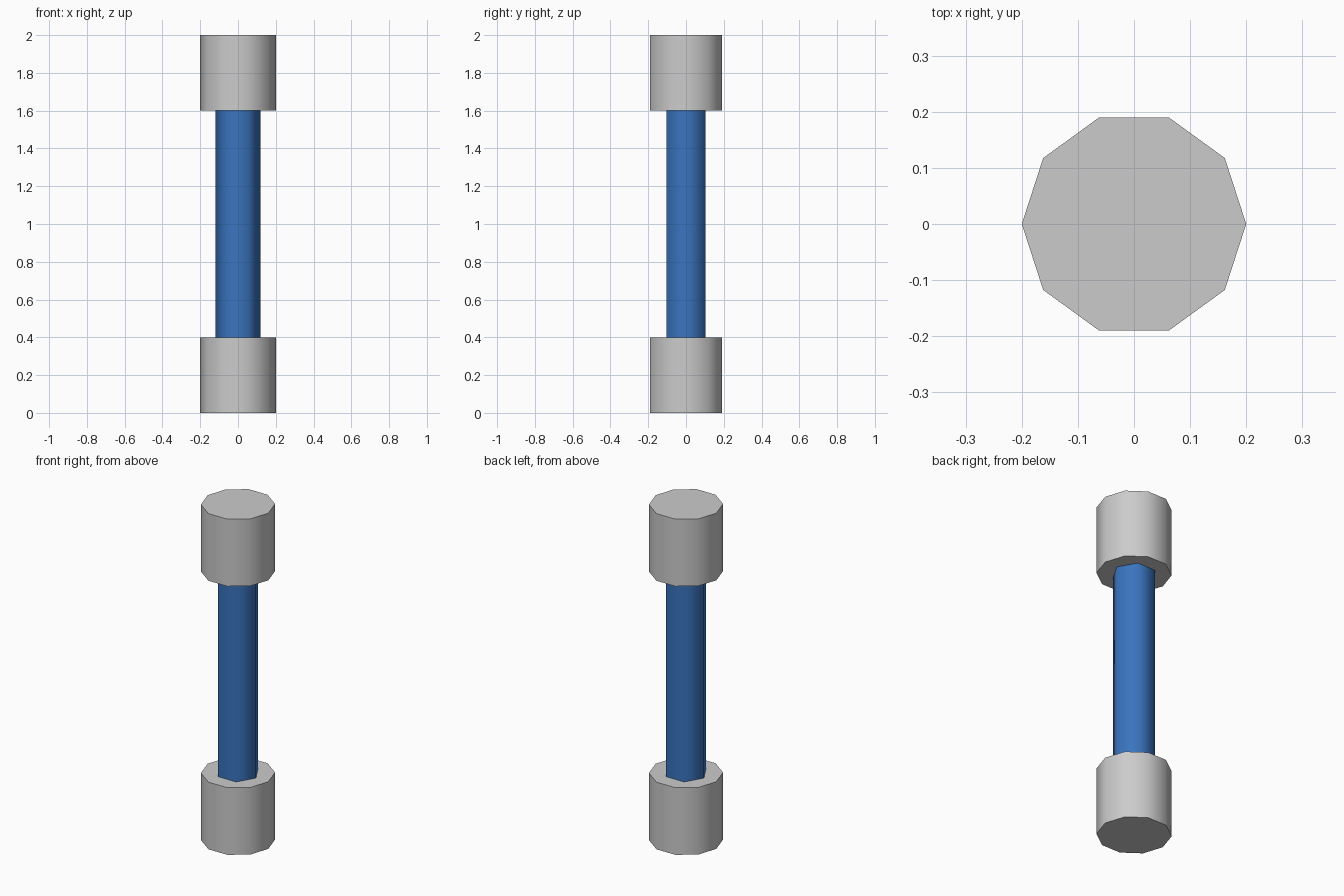
import bpy, math

if "Cube" in bpy.data.objects:
    bpy.data.objects.remove(bpy.data.objects["Cube"])


def material(name, color):
    m = bpy.data.materials.new(name)
    m.diffuse_color = (*color, 1)
    m.use_nodes = True
    m.node_tree.nodes["Principled BSDF"].inputs["Base Color"].default_value = m.diffuse_color
    return m


grey = material("light grey", (0.60, 0.60, 0.60))
blue = material("blue", (0.042, 0.175, 0.52))


def prism(name, sides, radius, z0, z1, mat):
    # Upright prism with a corner on the x axis
    bpy.ops.mesh.primitive_cylinder_add(
        vertices=sides, radius=radius, depth=z1 - z0, location=(0, 0, (z0 + z1) / 2),
        rotation=(0, 0, math.pi / 2))
    ob = bpy.context.object
    ob.name = name
    ob.data.materials.append(mat)
    bpy.ops.object.transform_apply(location=False, rotation=True, scale=False)
    # Smooth sides, sharp rims
    bpy.ops.object.shade_smooth_by_angle(angle=math.radians(65))
    return ob


# Ten-sided end caps
prism("bottom_cap", 10, 0.2, 0.0, 0.4, grey)
prism("top_cap", 10, 0.2, 1.6, 2.0, grey)

# Six-sided shaft between the caps
prism("shaft", 6, 0.119, 0.4, 1.6, blue)
